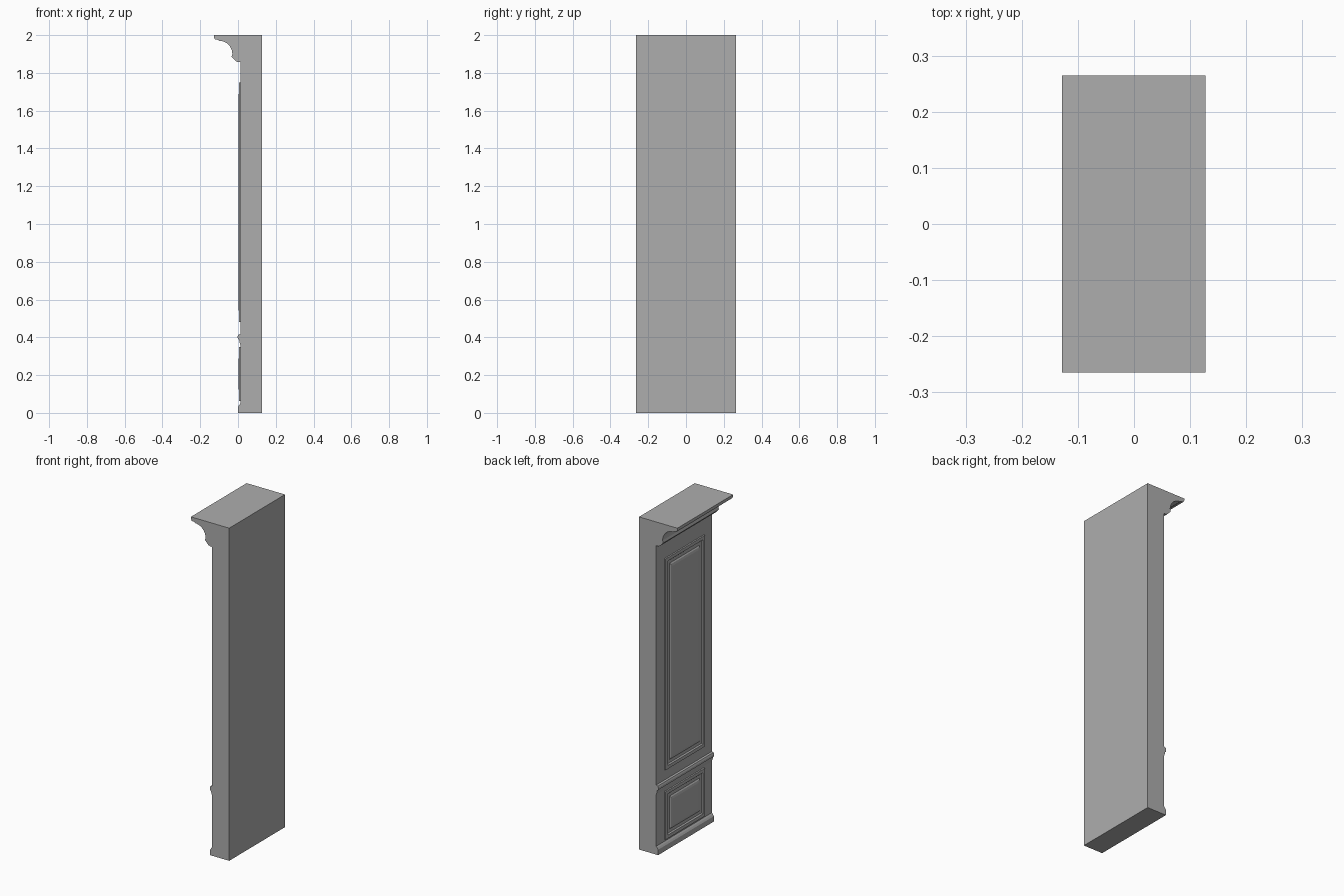
import bpy
import bmesh
import math

if "Cube" in bpy.data.objects:
    bpy.data.objects.remove(bpy.data.objects["Cube"], do_unlink=True)

BACK, FACE = 0.127, 0.013      # wall back and panelled face
HALF = 0.265                   # half the wall width

grey = bpy.data.materials.new("plaster grey")
grey.use_nodes = True
COLOUR = (0.42, 0.42, 0.42, 1)
grey.diffuse_color = COLOUR
grey.node_tree.nodes["Principled BSDF"].inputs["Base Color"].default_value = COLOUR


def finish(bm, name):
    bmesh.ops.recalc_face_normals(bm, faces=bm.faces)
    mesh = bpy.data.meshes.new(name)
    bm.to_mesh(mesh)
    bm.free()
    mesh.materials.append(grey)
    obj = bpy.data.objects.new(name, mesh)
    bpy.context.collection.objects.link(obj)
    return obj


def extrude_profile(name, points):
    """Sweep an (x, z) outline across the whole wall width."""
    bm = bmesh.new()
    ends = [[bm.verts.new((x, y, z)) for x, z in points] for y in (-HALF, HALF)]
    for end in ends:
        bm.faces.new(end)
    n = len(points)
    for i in range(n):
        j = (i + 1) % n
        bm.faces.new((ends[0][i], ends[0][j], ends[1][j], ends[1][i]))
    return finish(bm, name)


def panel(name, half_width, bottom, top, steps):
    """Stepped rectangular moulding: each step is (inset, x), closed by a raised field."""
    bm = bmesh.new()
    rings = []
    for inset, x in steps:
        w = half_width - inset
        lo, hi = bottom + inset, top - inset
        rings.append([bm.verts.new((x, y, z))
                      for y, z in ((-w, lo), (w, lo), (w, hi), (-w, hi))])
    for outer, inner in zip(rings, rings[1:]):
        for i in range(4):
            j = (i + 1) % 4
            bm.faces.new((outer[i], outer[j], inner[j], inner[i]))
    bm.faces.new(rings[-1])
    bm.faces.new(rings[0])
    return finish(bm, name)


# Wall slab
extrude_profile("wall_slab", [(FACE, 0), (BACK, 0), (BACK, 2), (FACE, 2)])

# Cornice with a hollow quarter-round cove
cove = [(-0.1 + 0.07 * math.sin(a), 1.9 + 0.07 * math.cos(a))
        for a in (math.radians(90 * i / 10) for i in range(11))]
extrude_profile("cornice",
                [(FACE, 2), (-0.128, 2), (-0.128, 1.988), (-0.121, 1.976), (-0.108, 1.976)]
                + cove
                + [(-0.034, 1.885), (-0.027, 1.878), (-0.012, 1.862), (0.0, 1.857), (FACE, 1.857)])

# Chair rail and skirting
extrude_profile("chair_rail",
                [(FACE, 0.36), (0.008, 0.375), (0.006, 0.387), (-0.001, 0.392),
                 (-0.002, 0.405), (0.002, 0.415), (FACE, 0.418)])
extrude_profile("skirting",
                [(FACE, 0), (0.0, 0), (0.0, 0.032), (0.006, 0.042), (FACE, 0.05)])

# Framed panels
STEPS = [(0, FACE), (0, 0.004), (0.02, 0.004), (0.026, 0.011),
         (0.045, 0.011), (0.052, 0.006), (0.065, 0.003)]
panel("upper_panel", 0.187, 0.48, 1.75, STEPS)
panel("lower_panel", 0.187, 0.062, 0.35, STEPS)
